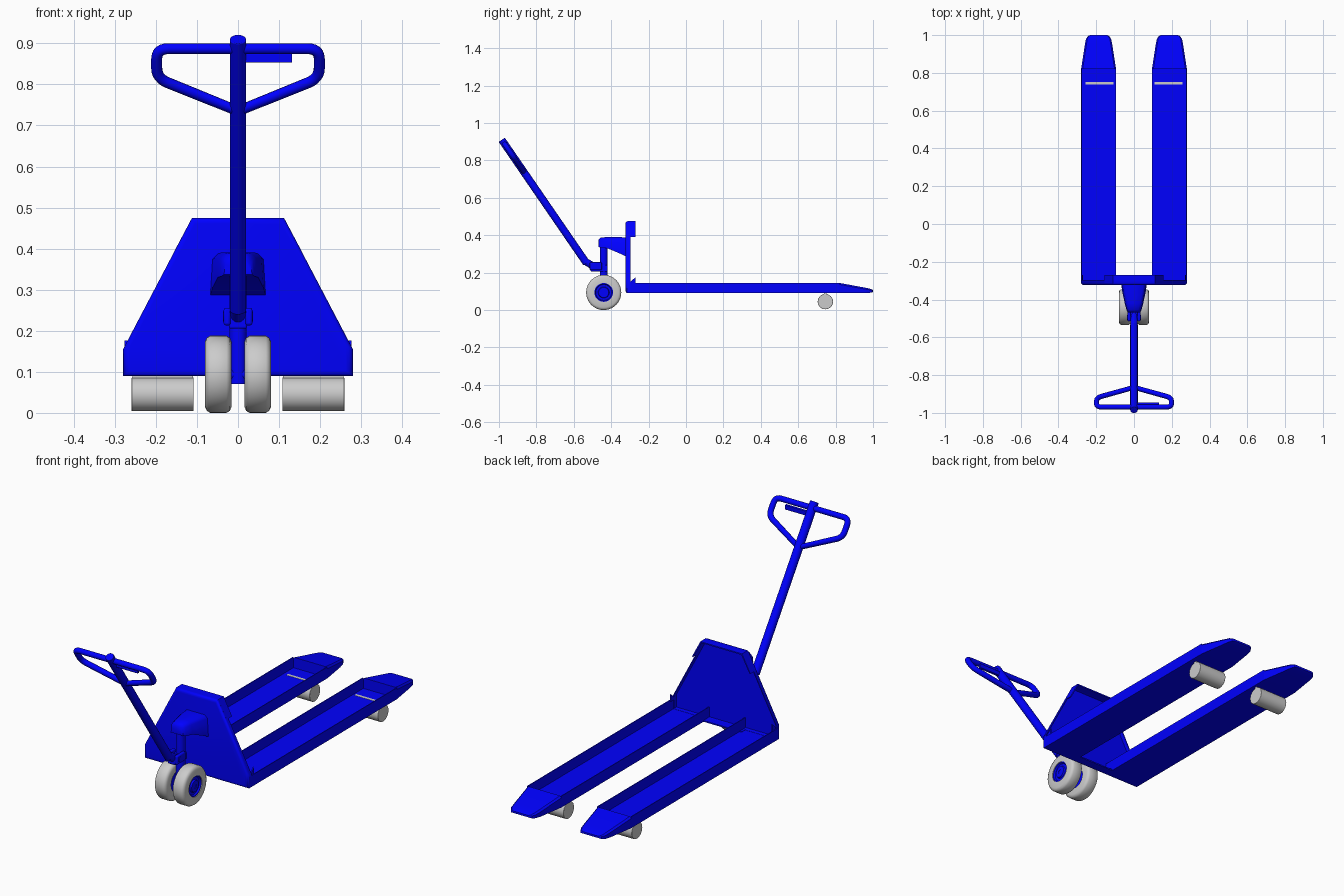
import bpy, bmesh
from math import cos, sin, pi
from mathutils import Vector

if "Cube" in bpy.data.objects:
    bpy.data.objects.remove(bpy.data.objects["Cube"])

blue = bpy.data.materials.new("blue_paint")
blue.diffuse_color = (0, 0, 1, 1)
blue.use_nodes = True
blue.node_tree.nodes["Principled BSDF"].inputs["Base Color"].default_value = blue.diffuse_color


def loft(name, sections, mat=blue, closed=False, bevel=0, angle=35):
    """Join equal-length point loops into a skin, capped unless closed."""
    bm = bmesh.new()
    rings = [[bm.verts.new(p) for p in s] for s in sections]
    n = len(rings[0])
    pairs = list(zip(rings, rings[1:])) + ([(rings[-1], rings[0])] if closed else [])
    for a, b in pairs:
        for i in range(n):
            j = (i + 1) % n
            bm.faces.new((a[i], a[j], b[j], b[i]))
    if not closed:
        bm.faces.new(rings[0])
        bm.faces.new(rings[-1])
    bmesh.ops.recalc_face_normals(bm, faces=bm.faces)
    me = bpy.data.meshes.new(name)
    bm.to_mesh(me)
    bm.free()
    ob = bpy.data.objects.new(name, me)
    bpy.context.collection.objects.link(ob)
    if mat:
        me.materials.append(mat)
    if bevel:
        m = ob.modifiers.new("bevel", 'BEVEL')
        m.width, m.segments, m.limit_method = bevel, 3, 'ANGLE'
    smooth(ob, angle)
    return ob


def smooth(ob, angle=35):
    bpy.ops.object.select_all(action='DESELECT')
    ob.select_set(True)
    bpy.context.view_layer.objects.active = ob
    bpy.ops.object.shade_smooth_by_angle(angle=angle * pi / 180)


def prism_x(name, yz, x0, x1, **k):
    return loft(name, [[(x, y, z) for y, z in yz] for x in (x0, x1)], **k)


def box(name, x0, x1, y0, y1, z0, z1, **k):
    return prism_x(name, [(y0, z0), (y1, z0), (y1, z1), (y0, z1)], x0, x1, **k)


def rod(name, p0, p1, r, n=24, **k):
    p0, p1 = Vector(p0), Vector(p1)
    q = (p1 - p0).to_track_quat('Z', 'Y')
    ring = [q @ Vector((r * cos(2 * pi * i / n), r * sin(2 * pi * i / n), 0)) for i in range(n)]
    return loft(name, [[p + v for v in ring] for p in (p0, p1)], **k)


def wheel_ring(name, profile, y, z, mat, n=40):
    """Turn a closed (x, radius) profile around an axis parallel to x."""
    secs = [[(x, y + r * cos(2 * pi * i / n), z + r * sin(2 * pi * i / n)) for x, r in profile]
            for i in range(n)]
    return loft(name, secs, mat, closed=True, angle=40)


# Pressed back plate: shallow tray open to the rear, with rounded front edges
outline = [(-.28, .09), (.28, .09), (.28, .155), (.112, .475), (-.112, .475), (-.28, .155)]


def plate_ring(y, inset):
    return [(x * (1 - inset / .22), y, .28 + (z - .28) * (1 - inset / .19)) for x, z in outline]


loft("back_plate", [plate_ring(y, d) for y, d in (
    (-.315, .007), (-.297, .005), (-.297, 0), (-.312, 0), (-.319, .003), (-.322, .007),
    (-.323, .014))], angle=50)
# Lip folded back over the top and upper corners
lip = [(-.157, .39), (-.112, .475), (.112, .475), (.157, .39),
       (.151, .39), (.108, .469), (-.108, .469), (-.151, .39)]
loft("plate_top_lip", [[(x, y, z) for x, z in lip] for y in (-.312, -.27)])
box("cross_beam", -.11, .11, -.31, -.27, .09, .096)

for side, s in (("left", -1), ("right", 1)):
    # Fork: open-topped channel with a low deck between two side walls
    channel = [(.095, .09), (.28, .09), (.28, .145), (.276, .145),
               (.276, .094), (.099, .094), (.099, .145), (.095, .145)]
    loft(side + "_fork", [[(s * x, -y, z) for x, z in channel] for y in (.315, -.82)])
    # Toe: closed, tapering wedge
    stations = [(.82, .095, .28, .145, .09), (.95, .115, .26, .121, .09),
                (.98, .121, .254, .115, .092), (.995, .131, .244, .11, .094),
                (1.0, .143, .232, .106, .097)]
    secs = []
    for y, a, b, t, u in stations:
        h = t - u
        c = min(.008, h * .3)
        pts = [(a, u), (b, u), (b, t - c), (b - c, t), (a + c, t), (a, t - c)]
        secs.append([(s * x, y, z) for x, z in pts])
    loft(side + "_fork_toe", secs, angle=25)
    prism_x(side + "_corner_gusset", [(-.305, .14), (-.27, .14), (-.27, .176), (-.3, .148)],
            s * .27, s * .276)
    # Load roller, just showing through the deck
    rod(side + "_load_roller", (s * .108, .745, .045), (s * .259, .745, .045), .041, 32,
        mat=None, bevel=.002)
    box(side + "_roller_top", s * .109, s * .257, .738, .752, .08, .0948, mat=None)
    # Steering wheel: rounded tyre and stepped blue hub
    wheel_ring(side + "_tyre", [(s * x, r) for x, r in (
        (.016, .05), (.016, .08), (.02, .089), (.028, .094), (.068, .094),
        (.076, .089), (.08, .08), (.08, .05))], -.44, .094, None)
    wheel_ring(side + "_hub", [(s * x, r) for x, r in (
        (.02, .01), (.02, .051), (.077, .051), (.077, .046), (.07, .042),
        (.07, .03), (.078, .027), (.078, .01))], -.44, .094, blue)
    # Handle pivot lug
    box(side + "_pivot_lug", s * .018, s * .035, -.515, -.45, .213, .256, bevel=.006)

# Axle, steering column and collar
rod("axle", (-.076, -.44, .094), (.076, -.44, .094), .018)
rod("steering_column", (0, -.44, .07), (0, -.44, .37), .021)
box("column_collar", -.022, .022, -.51, -.42, .205, .24, bevel=.005)
rod("pivot_pin", (-.037, -.495, .235), (.037, -.495, .235), .012)

# Pump head narrowing away from the plate
head = []
for y, w, b, t in ((-.318, .068, .285, .388), (-.36, .062, .305, .39), (-.42, .049, .33, .39),
                   (-.455, .04, .333, .388), (-.468, .034, .337, .375)):
    c = .014
    head.append([(-w, y, b), (w, y, b), (w * .92, y, t - c), (w * .92 - c, y, t),
                 (-w * .92 + c, y, t), (-w * .92, y, t - c)])
loft("pump_head", head, angle=50)

# Handle shaft, leaning forward
slope = .687


def tilt(x, z):
    return Vector((x, -.985 + (.91 - z) * slope, z))


rod("handle_shaft", tilt(0, .25), tilt(0, .91), .02, bevel=.002)
rod("shaft_foot", tilt(0, .26), (0, -.48, .225), .019)

# Grip loop: tube with rounded corners
corners = [(0, .735, 0), (.198, .815, .03), (.198, .887, .03),
           (-.198, .887, .03), (-.198, .815, .03)]
path = []
for i, (x, z, r) in enumerate(corners):
    p = tilt(x, z)
    if not r:
        path.append(p)
        continue
    q0 = tilt(*corners[i - 1][:2])
    q1 = tilt(*corners[(i + 1) % 5][:2])
    a, b = p + (q0 - p).normalized() * r, p + (q1 - p).normalized() * r
    path += [a.lerp(p, t / 6).lerp(p.lerp(b, t / 6), t / 6) for t in range(7)]
cu = bpy.data.curves.new("grip_loop", 'CURVE')
cu.dimensions, cu.bevel_depth, cu.bevel_resolution = '3D', .0135, 4
sp = cu.splines.new('POLY')
sp.points.add(len(path) - 1)
for pt, p in zip(sp.points, path):
    pt.co = (*p, 1)
sp.use_cyclic_u = True
cu.materials.append(blue)
grip = bpy.data.objects.new("grip_loop", cu)
bpy.context.collection.objects.link(grip)
bpy.ops.object.select_all(action='DESELECT')
grip.select_set(True)
bpy.context.view_layer.objects.active = grip
bpy.ops.object.convert(target='MESH')
smooth(bpy.context.view_layer.objects.active, 50)

# Release lever below the grip bar
box("release_lever", 0, .132, -.958, -.945, .853, .875, bevel=.002)
